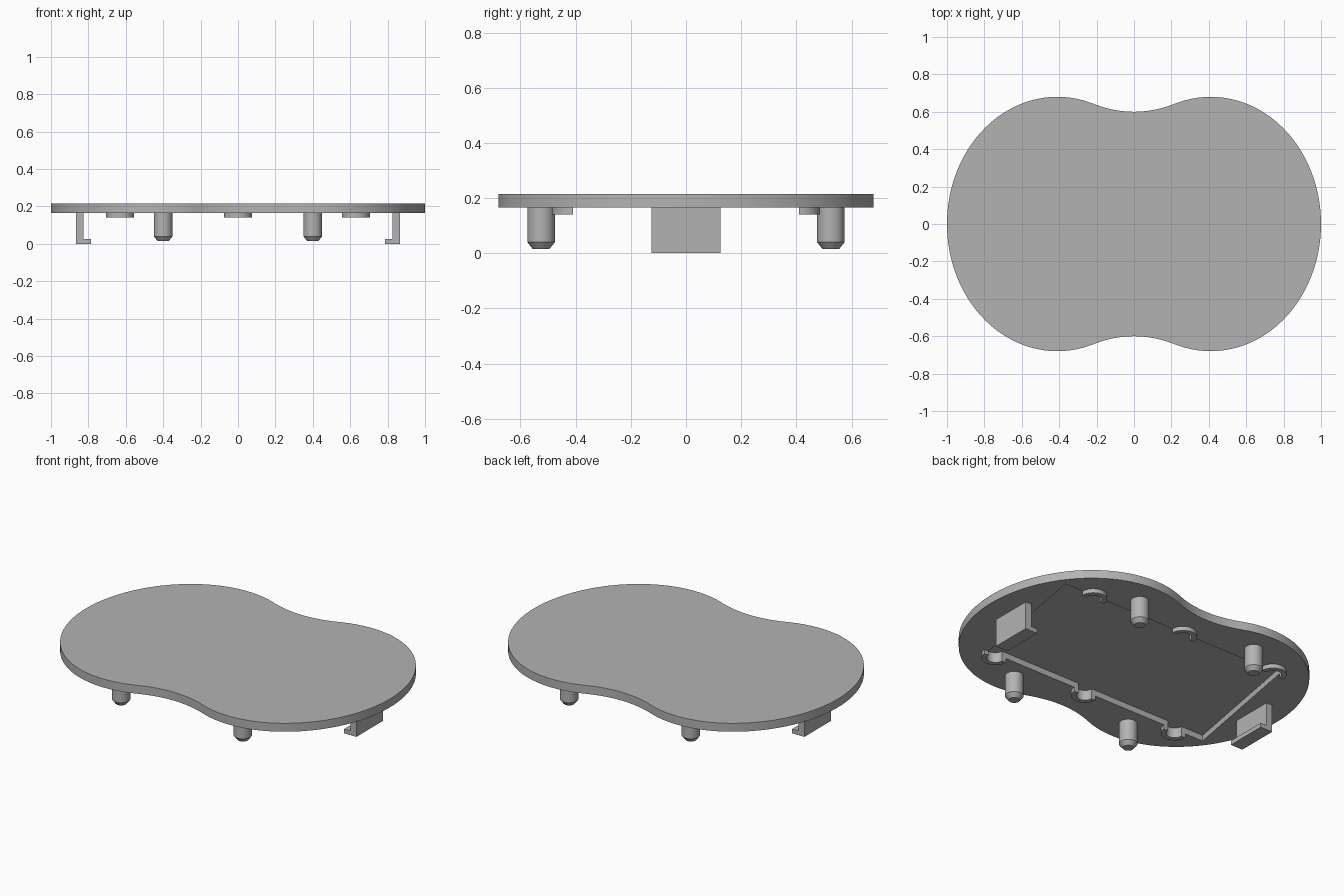
import bpy
import bmesh
from math import sin, cos, pi, acos, radians

if "Cube" in bpy.data.objects:
    bpy.data.objects.remove(bpy.data.objects["Cube"], do_unlink=True)

PLATE_LOW, PLATE_TOP = 0.165, 0.215
RECESS_X, RECESS_Y, RECESS_DEPTH = 0.825, 0.41, 0.035
RING_X = (0.63, 0, -0.63)
RING_IN, RING_OUT = 0.047, 0.075

grey = bpy.data.materials.new("plain_grey")
grey.use_nodes = True
GREY = (0.45, 0.45, 0.45, 1)
grey.diffuse_color = GREY
grey.node_tree.nodes["Principled BSDF"].inputs["Base Color"].default_value = GREY


def finish(name, bm):
    bmesh.ops.recalc_face_normals(bm, faces=bm.faces)
    mesh = bpy.data.meshes.new(name)
    bm.to_mesh(mesh)
    bm.free()
    mesh.materials.append(grey)
    obj = bpy.data.objects.new(name, mesh)
    bpy.context.collection.objects.link(obj)
    return obj


def smooth(obj):
    bpy.ops.object.select_all(action='DESELECT')
    obj.select_set(True)
    bpy.context.view_layer.objects.active = obj
    bpy.ops.object.shade_smooth_by_angle(angle=radians(30))


def prism(name, outline, low, high):
    """Extrude a closed xy outline from low to high."""
    bm = bmesh.new()
    face = bm.faces.new([bm.verts.new((x, y, low)) for x, y in outline])
    top = bmesh.ops.extrude_face_region(bm, geom=[face])["geom"]
    verts = [v for v in top if isinstance(v, bmesh.types.BMVert)]
    bmesh.ops.translate(bm, verts=verts, vec=(0, 0, high - low))
    return finish(name, bm)


def arc(cx, cy, rx, ry, start, end, steps):
    angles = [start + (end - start) * i / steps for i in range(steps + 1)]
    return [(cx + rx * cos(a), cy + ry * sin(a)) for a in angles]


def half_turn(points):
    return [(-x, -y) for x, y in points]


# Two-lobed cover plate: elliptical lobes joined by shallow waists
join = 0.22
lobe_end = acos((join - 0.41) / 0.59)
lobe = arc(0.41, 0, 0.59, 0.68, -lobe_end, lobe_end, 80)
waist = [(x, 0.6 + 0.905 * x * x)
         for x in (join * (1 - i / 10) for i in range(1, 20))]
plate = prism("cover_plate", lobe + waist + half_turn(lobe + waist),
              PLATE_LOW, PLATE_TOP)

# Shallow underside recess with round notches along its long edges
side = [(RECESS_X, RECESS_Y)]
for x in RING_X:
    side += arc(x, RECESS_Y, RING_IN, RING_IN, 0, pi, 20)
cutter = prism("recess_cutter", side + half_turn(side),
               PLATE_LOW - 0.1, PLATE_LOW + RECESS_DEPTH)
cutter.hide_render = True
cut = plate.modifiers.new("recess", 'BOOLEAN')
cut.operation = 'DIFFERENCE'
cut.solver = 'EXACT'
cut.object = cutter
bpy.context.view_layer.objects.active = plate
bpy.ops.object.modifier_apply(modifier=cut.name)
bpy.data.objects.remove(cutter, do_unlink=True)
smooth(plate)

# Half-ring collars around the notches
for s, end in ((1, "back"), (-1, "front")):
    for i, x in enumerate(RING_X):
        ring = (arc(x, RECESS_Y, RING_OUT, RING_OUT, 0, pi, 24)
                + arc(x, RECESS_Y, RING_IN, RING_IN, pi, 0, 20))
        outline = ring if s > 0 else half_turn(ring)
        smooth(prism(f"{end}_half_ring_{i + 1}", outline, 0.14, PLATE_LOW))


# Locating pegs with chamfered tips
def peg(name, x, y):
    bm = bmesh.new()
    rings = []
    for r, z in ((0.03, 0.015), (0.05, 0.04), (0.05, PLATE_LOW)):
        pts = arc(x, y, r, r, 0, 2 * pi, 32)[:-1]
        rings.append([bm.verts.new((px, py, z)) for px, py in pts])
    for a, b in zip(rings, rings[1:]):
        for i in range(len(a)):
            j = (i + 1) % len(a)
            bm.faces.new((a[i], a[j], b[j], b[i]))
    bm.faces.new(rings[0])
    bm.faces.new(rings[-1])
    smooth(finish(name, bm))


for sx, across in ((1, "left"), (-1, "right")):
    for sy, along in ((1, "back"), (-1, "front")):
        peg(f"{along}_{across}_peg", sx * 0.4, sy * 0.525)

# L-shaped snap hooks at both ends, lips pointing inward
profile = [(0.865, 0), (0.865, PLATE_LOW), (RECESS_X, PLATE_LOW),
           (RECESS_X, 0.026), (0.785, 0.026), (0.785, 0)]
for s, across in ((1, "left"), (-1, "right")):
    bm = bmesh.new()
    face = bm.faces.new([bm.verts.new((s * x, -0.125, z)) for x, z in profile])
    new = bmesh.ops.extrude_face_region(bm, geom=[face])["geom"]
    verts = [v for v in new if isinstance(v, bmesh.types.BMVert)]
    bmesh.ops.translate(bm, verts=verts, vec=(0, 0.25, 0))
    finish(f"{across}_snap_hook", bm)
